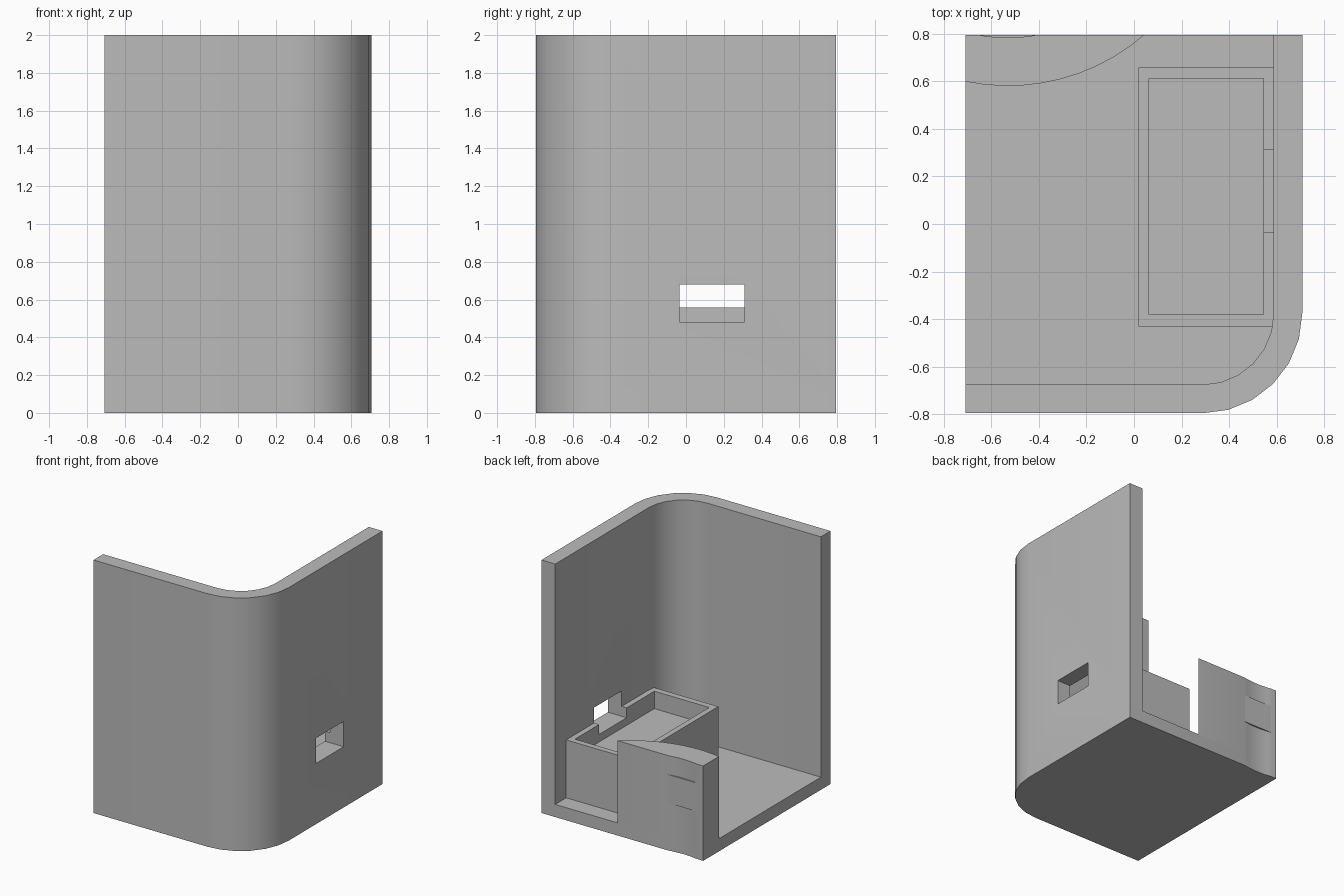
import bpy, bmesh
from math import sin, cos, pi, asin, sqrt, radians

cube = bpy.data.objects.get("Cube")
if cube:
    bpy.data.objects.remove(cube, do_unlink=True)

grey = bpy.data.materials.new("plain grey")
grey.use_nodes = True
colour = (0.5, 0.5, 0.5, 1)
grey.diffuse_color = colour
grey.node_tree.nodes["Principled BSDF"].inputs["Base Color"].default_value = colour

X, Y, T = 0.707, 0.795, 0.12      # half width, half depth, wall thickness
FLOOR, TOP, R = 0.1, 2.0, 0.42    # floor thickness, height, corner radius


def prism(name, outline, z0, z1):
    """Extrude a flat outline from z0 up to z1."""
    bm = bmesh.new()
    face = bm.faces.new([bm.verts.new((x, y, z0)) for x, y in outline])
    up = bmesh.ops.extrude_face_region(bm, geom=[face])["geom"]
    bmesh.ops.translate(bm, vec=(0, 0, z1 - z0),
                        verts=[v for v in up if isinstance(v, bmesh.types.BMVert)])
    bmesh.ops.recalc_face_normals(bm, faces=bm.faces)
    mesh = bpy.data.meshes.new(name)
    bm.to_mesh(mesh)
    bm.free()
    obj = bpy.data.objects.new(name, mesh)
    bpy.context.collection.objects.link(obj)
    mesh.materials.append(grey)
    return obj


def box(name, x0, x1, y0, y1, z0, z1):
    return prism(name, [(x0, y0), (x1, y0), (x1, y1), (x0, y1)], z0, z1)


def arc(cx, cy, r, a0, a1, n):
    steps = [a0 + (a1 - a0) * i / n for i in range(n + 1)]
    return [(cx + r * cos(a), cy + r * sin(a)) for a in steps]


def activate(obj):
    bpy.ops.object.select_all(action='DESELECT')
    obj.select_set(True)
    bpy.context.view_layer.objects.active = obj


def cut(obj, cutter):
    mod = obj.modifiers.new("cut", 'BOOLEAN')
    mod.operation, mod.solver, mod.object = 'DIFFERENCE', 'EXACT', cutter
    activate(obj)
    bpy.ops.object.modifier_apply(modifier=mod.name)


def smooth(obj):
    activate(obj)
    bpy.ops.object.shade_smooth_by_angle(angle=radians(30))


def corner(r):
    return arc(X - R, R - Y, r, -pi / 2, 0, 6)


def scoop(r, n):
    """Arc of the curved rest, from its right-hand end to its left-hand end."""
    half = asin(sqrt(r * r - (CY - Y) ** 2) / r)
    left = -asin(min(sin(half), (X + CX) / r))
    return arc(CX, CY, r, left - pi / 2, half - pi / 2, n)


CX, CY = -0.53, 1.455             # centre of the curved rest
hollow = scoop(0.672, 8)          # shallow hollow in its back
back_edge = [(X, Y)] + hollow[::-1] + [(-X, Y)]

# Floor with one rounded corner
floor = prism("floor", [(-X, -Y)] + corner(R) + back_edge, 0, FLOOR)
smooth(floor)

# Two walls joined by the rounded corner
wall = prism("corner_wall",
             [(-X, -Y)] + corner(R) + [(X, Y), (X - T, Y)]
             + corner(R - T)[::-1] + [(-X, T - Y)], FLOOR, TOP)

# Tray against the wall, with a recessed top
tray = box("tray", 0.018, X - T, -0.43, 0.658, FLOOR, 0.558)
recess = box("recess_cutter", 0.063, 0.543, -0.38, 0.612, 0.42, 0.7)
window = box("window_cutter", 0.5, 0.8, -0.035, 0.31, 0.48, 0.68)
cut(tray, recess)
cut(tray, window)
cut(wall, window)
smooth(wall)
for cutter in (recess, window):
    bpy.data.objects.remove(cutter, do_unlink=True)

# Curved rest in the back corner, hollowed behind
rest = prism("curved_rest", scoop(0.875, 10) + hollow[::-1] + [(-X, Y)], FLOOR, 0.75)
smooth(rest)

# Flat band across the hollow
prism("rest_band", hollow, 0.375, 0.6)
